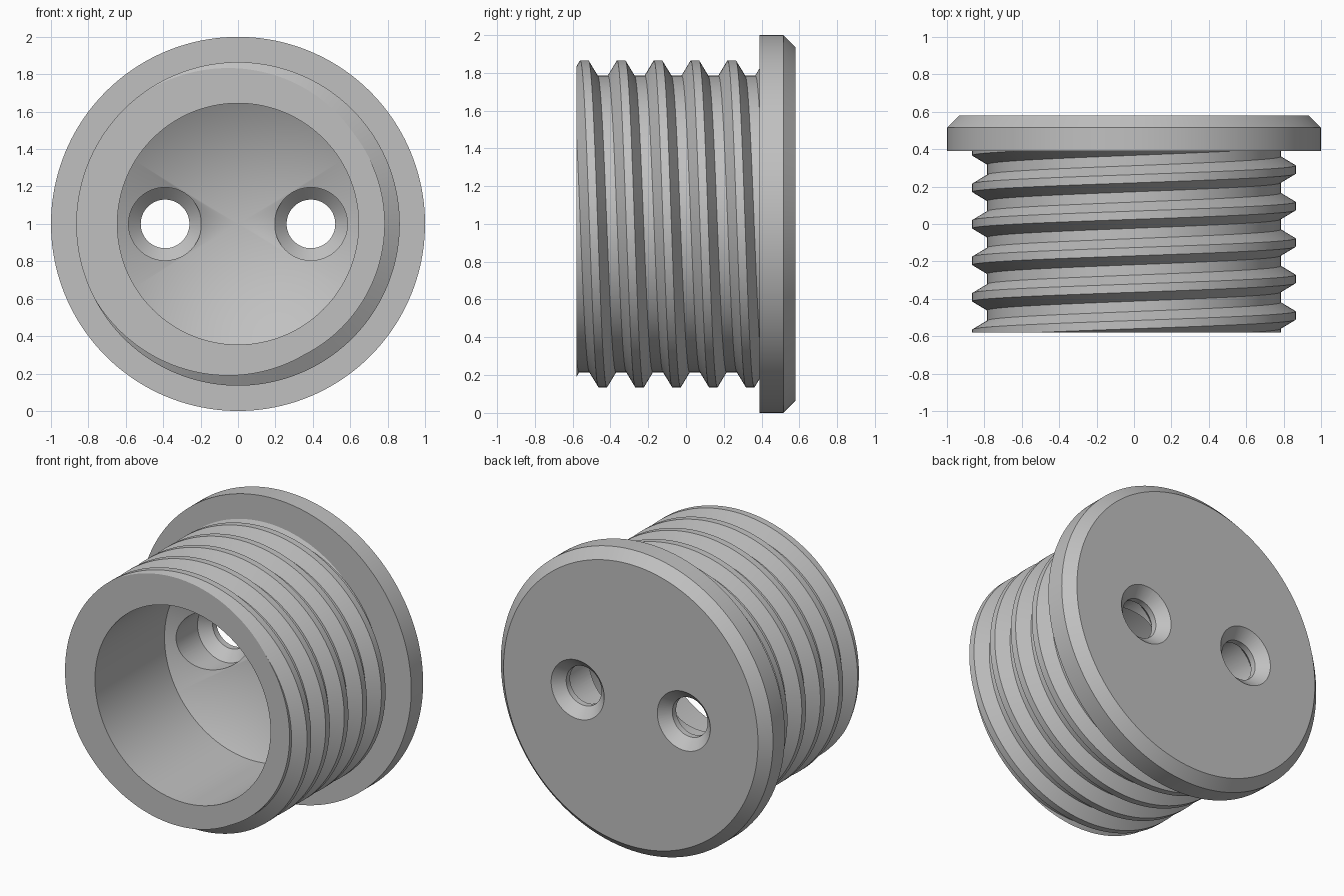
import bpy, bmesh, math

if "Cube" in bpy.data.objects:
    bpy.data.objects.remove(bpy.data.objects["Cube"])

SEG = 160
FRONT, FLANGE, BACK = -0.58, 0.39, 0.58
PITCH, CREST_Y = 0.195, 0.047
ROOT_R, DEPTH = 0.785, 0.08
HALF_CREST, HALF_BASE = 0.022, 0.07
BORE_R, BORE_END, APEX = 0.645, 0.15, 0.53

grey = bpy.data.materials.new("plain grey")
grey.use_nodes = True
colour = (0.53, 0.53, 0.53, 1)
grey.diffuse_color = colour
grey.node_tree.nodes["Principled BSDF"].inputs["Base Color"].default_value = colour


def revolve(name, profile, segments=SEG, centre=(0, 0, 1)):
    """Sweep profile(angle) -> [(radius, y), ...] around the y direction."""
    bm = bmesh.new()
    columns = []
    for i in range(segments + 1):
        a = 2 * math.pi * i / segments
        columns.append([bm.verts.new((r * math.sin(a), y, r * math.cos(a)))
                        for r, y in profile(a)])
    for left, right in zip(columns, columns[1:]):
        for j in range(len(left) - 1):
            bm.faces.new((left[j], left[j + 1], right[j + 1], right[j]))
    bmesh.ops.remove_doubles(bm, verts=bm.verts, dist=1e-5)
    bmesh.ops.dissolve_degenerate(bm, edges=bm.edges, dist=1e-5)
    bmesh.ops.recalc_face_normals(bm, faces=bm.faces)
    mesh = bpy.data.meshes.new(name)
    bm.to_mesh(mesh)
    bm.free()
    mesh.materials.append(grey)
    obj = bpy.data.objects.new(name, mesh)
    obj.location = centre
    bpy.context.collection.objects.link(obj)
    return obj


def activate(obj):
    bpy.ops.object.select_all(action='DESELECT')
    obj.select_set(True)
    bpy.context.view_layer.objects.active = obj


# Threaded sleeve: helical ridge outside, plain bore inside
def sleeve_profile(angle):
    shift = CREST_Y + PITCH * angle / (2 * math.pi)
    points = [(BORE_R, BORE_END), (BORE_R, FRONT)]
    for turn in range(-6, 5):
        for step in (-HALF_BASE, -HALF_CREST, HALF_CREST, HALF_BASE):
            y = min(max(shift + turn * PITCH + step, FRONT), FLANGE)
            d = abs((y - shift + PITCH / 2) % PITCH - PITCH / 2)
            rise = (HALF_BASE - d) / (HALF_BASE - HALF_CREST)
            points.append((ROOT_R + DEPTH * min(max(rise, 0), 1), y))
    return points


sleeve = revolve("threaded_sleeve", sleeve_profile)

# Flanged cap: chamfered disc with a conical bore floor
cap_points = [(0, APEX), (BORE_R, BORE_END), (0.7, BORE_END), (0.7, FLANGE),
              (1, FLANGE), (1, 0.515), (0.935, BACK), (0, BACK)]
cap = revolve("flanged_cap", lambda a: cap_points)

# Two through holes, countersunk at both ends
hole_points = [(0, 0), (0.195, 0), (0.195, 0.41), (0.13, 0.475),
               (0.13, 0.515), (0.205, 0.59), (0, 0.59)]
for side in (-1, 1):
    cutter = revolve("hole_cutter", lambda a: hole_points, 64, (0.39 * side, 0, 1))
    cutter.hide_render = True
    cut = cap.modifiers.new("hole", 'BOOLEAN')
    cut.operation = 'DIFFERENCE'
    cut.solver = 'EXACT'
    cut.object = cutter
    activate(cap)
    bpy.ops.object.modifier_apply(modifier=cut.name)
    bpy.data.objects.remove(cutter)

for part in (sleeve, cap):
    activate(part)
    bpy.ops.object.shade_smooth_by_angle(angle=math.radians(30))
